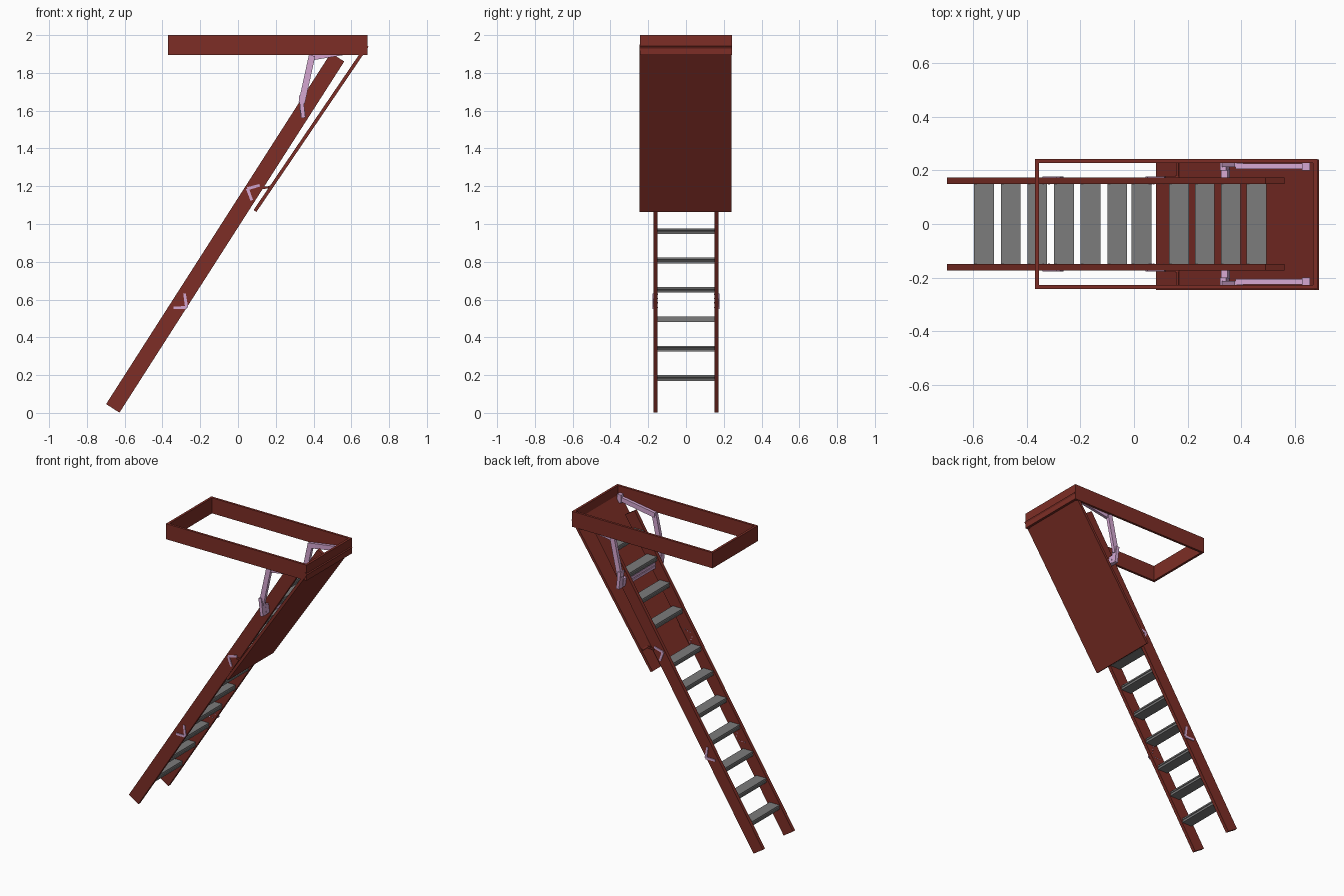
import bpy
from mathutils import Vector

if "Cube" in bpy.data.objects:
    bpy.data.objects.remove(bpy.data.objects["Cube"])


def material(name, color):
    m = bpy.data.materials.new(name)
    m.diffuse_color = (*color, 1)
    m.use_nodes = True
    m.node_tree.nodes["Principled BSDF"].inputs["Base Color"].default_value = m.diffuse_color
    return m


RED = material("red brown wood", (0.205, 0.027, 0.019))
GREY = material("grey tread", (0.2, 0.2, 0.2))
PINK = material("pale mauve metal", (0.66, 0.39, 0.64))


def prism(name, profile, y0, y1, mat):
    """Extrude an (x, z) outline from y0 to y1."""
    n = len(profile)
    area = sum(profile[i][0] * profile[(i + 1) % n][1]
               - profile[(i + 1) % n][0] * profile[i][1] for i in range(n))
    if area < 0:
        profile = profile[::-1]
    verts = [(x, y, z) for y in (y0, y1) for x, z in profile]
    faces = [tuple(range(n)), tuple(reversed(range(n, 2 * n)))]
    faces += [(i, i + n, (i + 1) % n + n, (i + 1) % n) for i in range(n)]
    mesh = bpy.data.meshes.new(name)
    mesh.from_pydata(verts, [], faces)
    mesh.materials.append(mat)
    ob = bpy.data.objects.new(name, mesh)
    bpy.context.collection.objects.link(ob)
    return ob


def box(name, x0, x1, y0, y1, z0, z1, mat):
    return prism(name, [(x0, z0), (x1, z0), (x1, z1), (x0, z1)], y0, y1, mat)


def beam(name, a, b, wa, wb, y0, y1, mat):
    """Bar between two (x, z) points, with a width at each end."""
    a, b = Vector(a), Vector(b)
    d = (b - a).normalized()
    n = Vector((-d.y, d.x))
    pts = [a - n * wa / 2, b - n * wb / 2, b + n * wb / 2, a + n * wa / 2]
    return prism(name, [tuple(p) for p in pts], y0, y1, mat)


def pair(func, name, *args):
    """Build a part on both sides; the last three args are y0, y1, material."""
    *rest, y0, y1, mat = args
    func(name + "_back", *rest, y0, y1, mat)
    func(name + "_front", *rest, -y1, -y0, mat)


# Hatch frame
T = 0.016
pair(prism, "frame_side", [(-0.37, 1.895), (0.685, 1.895), (0.685, 2.0), (-0.37, 2.0)],
     0.243 - T, 0.243, RED)
for name, x in (("frame_end_left", -0.37), ("frame_end_right", 0.685 - T)):
    box(name, x, x + T, -0.243 + T, 0.243 - T, 1.895, 2.0, RED)

# Hatch door
beam("hatch_door", (0.09, 1.069), (0.684, 1.944), 0.018, 0.018, -0.247, 0.24, RED)

# Folding side rails in three sections
foot, head = Vector((-0.663, 0.024)), Vector((0.527, 1.883))
for i, (s, e) in enumerate(((0, 0.295), (0.295, 0.618), (0.618, 1))):
    pair(beam, f"rail_{i}", tuple(foot.lerp(head, s)), tuple(foot.lerp(head, e)),
         0.084, 0.084, 0.15, 0.173, RED)

# Treads, with a shallow groove along the front and rear edges
slope = (head.y - foot.y) / (head.x - foot.x)
centres = [-0.56 + 0.0995 * i for i in range(6)] + [0.028]
centres += [0.168 + 0.0965 * i for i in range(4)]
outline = [(-0.037, -0.015), (0.037, -0.015), (0.037, -0.005), (0.033, -0.003),
           (0.033, 0.003), (0.037, 0.005), (0.037, 0.015), (-0.037, 0.015),
           (-0.037, 0.005), (-0.033, 0.003), (-0.033, -0.003), (-0.037, -0.005)]
for i, x in enumerate(centres):
    z = foot.y + slope * (x - foot.x)
    prism(f"tread_{i}", [(x + px, z + pz) for px, pz in outline], -0.152, 0.152, GREY)

# V-shaped hinges over the section joints, with rivets inside
hinges = (((0.05, 1.187), (0.115, 1.205), (0.073, 1.125)),
          ((-0.272, 0.557), (-0.342, 0.557), (-0.283, 0.632)))
for h, (corner, *ends) in enumerate(hinges):
    for k, end in enumerate(ends):
        pair(beam, f"hinge_{h}_arm_{k}", corner, end, 0.016, 0.014, 0.172, 0.178, PINK)
        for r in (0.35, 0.65, 0.95):
            p = Vector(corner).lerp(Vector(end), r)
            pair(beam, f"hinge_{h}_rivet_{k}", (p.x - 0.003, p.y), (p.x + 0.003, p.y),
                 0.006, 0.006, 0.147, 0.151, PINK)

# Brackets tying the rails to the door
pair(beam, "door_bracket", (0.115, 1.19), (0.172, 1.195), 0.012, 0.012, 0.173, 0.18, RED)
pair(beam, "door_bracket_arm", (0.162, 1.2), (0.174, 1.185), 0.012, 0.012, 0.178, 0.236, RED)

# Folding support arms
pair(beam, "arm_mount", (0.642, 1.9), (0.642, 1.955), 0.03, 0.03, 0.2, 0.228, PINK)
pair(beam, "arm_upper", (0.65, 1.925), (0.382, 1.882), 0.03, 0.034, 0.206, 0.226, PINK)
pair(beam, "arm_lower", (0.392, 1.892), (0.337, 1.64), 0.034, 0.034, 0.212, 0.234, PINK)
pair(beam, "arm_foot", (0.333, 1.68), (0.346, 1.562), 0.022, 0.022, 0.2, 0.241, PINK)
pair(beam, "arm_foot_link", (0.337, 1.625), (0.346, 1.565), 0.026, 0.026, 0.172, 0.205, PINK)

# Cross bar between the arms
for i, z in enumerate((1.565, 1.588)):
    box(f"cross_bar_{i}", 0.335, 0.355, -0.15, 0.15, z - 0.009, z + 0.009, PINK)
